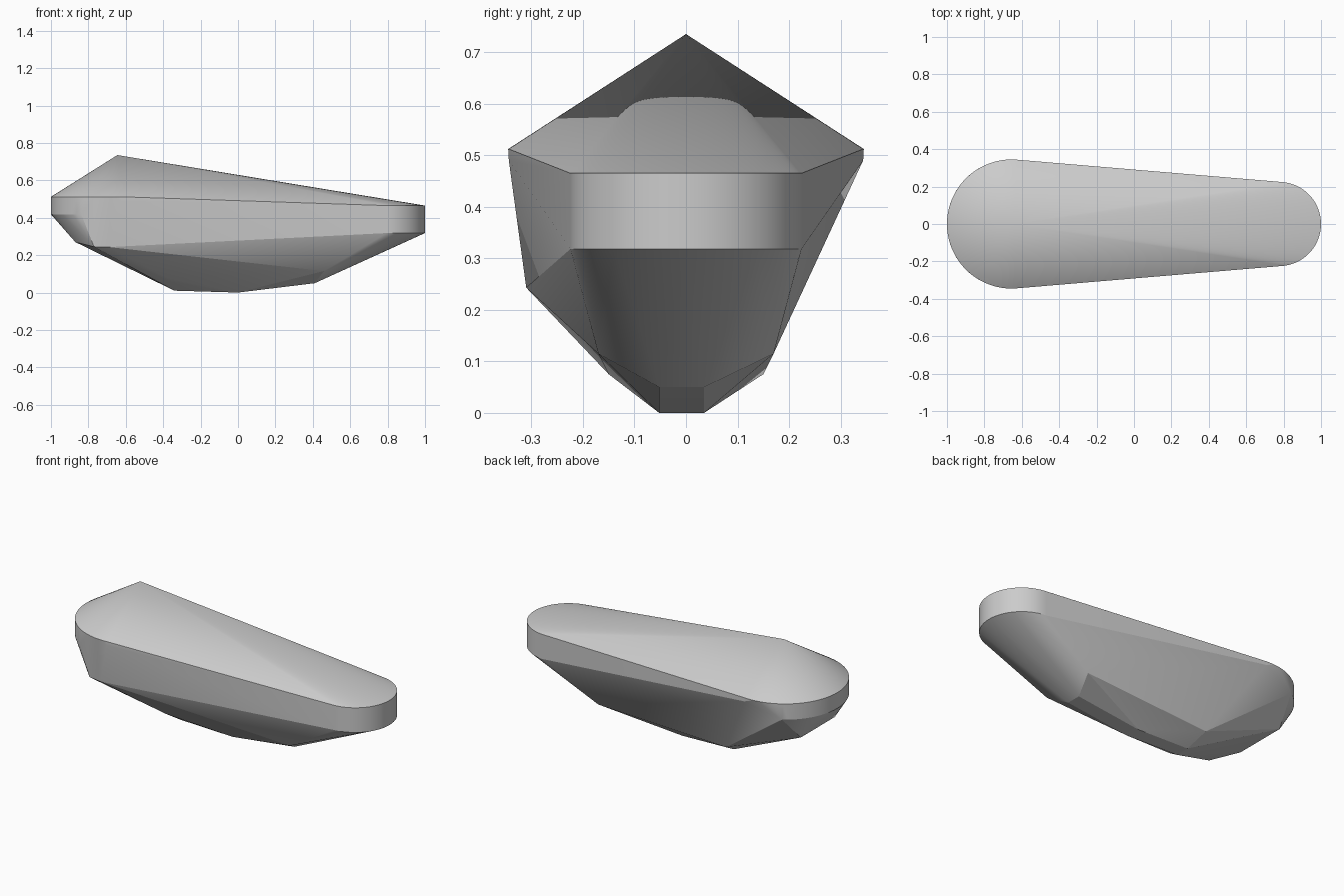
import bpy, bmesh, math

cube = bpy.data.objects.get("Cube")
if cube:
    bpy.data.objects.remove(cube, do_unlink=True)

TILT = 4.8  # slant of the straight sides, in degrees


def arc(cx, radius, z, start, end, steps):
    """Points on a level arc around (cx, 0)."""
    angles = [math.radians(start + (end - start) * i / steps) for i in range(steps + 1)]
    return [(cx + radius * math.cos(a), radius * math.sin(a), z) for a in angles]


def both_sides(points):
    return [(x, s * y, z) for x, y, z in points for s in (-1, 1)]


WIDE, NARROW = (-0.655, 0.345), (0.775, 0.225)

# Peak and upper rim: a wide round end and a narrow round end
points = [(-0.645, 0, 0.735)]
points += arc(*WIDE, 0.512, 90 - TILT, 270 + TILT, 40)
points += arc(*NARROW, 0.465, TILT - 90, 90 - TILT, 40)

# Lower edge of the upright band
points += arc(*WIDE, 0.418, 122, 238, 24)
points += arc(*WIDE, 0.49, 90 - TILT, 270 + TILT, 1)
points += arc(*NARROW, 0.318, TILT - 90, 90 - TILT, 40)

# Faceted underside
points += both_sides([(-0.87, 0.16, 0.27), (-0.37, 0.15, 0.075), (0.46, 0.17, 0.115)])
points += [(x, y, z) for x, z in ((-0.34, 0.01), (0, 0), (0.41, 0.05))
           for y in (-0.052, 0.035)]
# Extra shoulder on the front side
points += [(-0.77, -0.3, 0.245), (-0.69, -0.31, 0.243)]

bm = bmesh.new()
for p in points:
    bm.verts.new(p)
bmesh.ops.convex_hull(bm, input=bm.verts[:], use_existing_faces=False)
bmesh.ops.delete(bm, geom=[v for v in bm.verts if not v.link_faces], context='VERTS')
bmesh.ops.dissolve_limit(bm, angle_limit=math.radians(0.5), verts=bm.verts[:], edges=bm.edges[:])
bmesh.ops.recalc_face_normals(bm, faces=bm.faces[:])
mesh = bpy.data.meshes.new("faceted_body")
bm.to_mesh(mesh)
bm.free()
body = bpy.data.objects.new("faceted_body", mesh)
bpy.context.collection.objects.link(body)

# Plain grey
grey = bpy.data.materials.new("light_grey")
grey.use_nodes = True
grey.diffuse_color = (0.6, 0.6, 0.6, 1)
grey.node_tree.nodes["Principled BSDF"].inputs["Base Color"].default_value = (0.6, 0.6, 0.6, 1)
mesh.materials.append(grey)

bpy.ops.object.select_all(action='DESELECT')
body.select_set(True)
bpy.context.view_layer.objects.active = body
bpy.ops.object.shade_smooth_by_angle(angle=math.radians(12))
